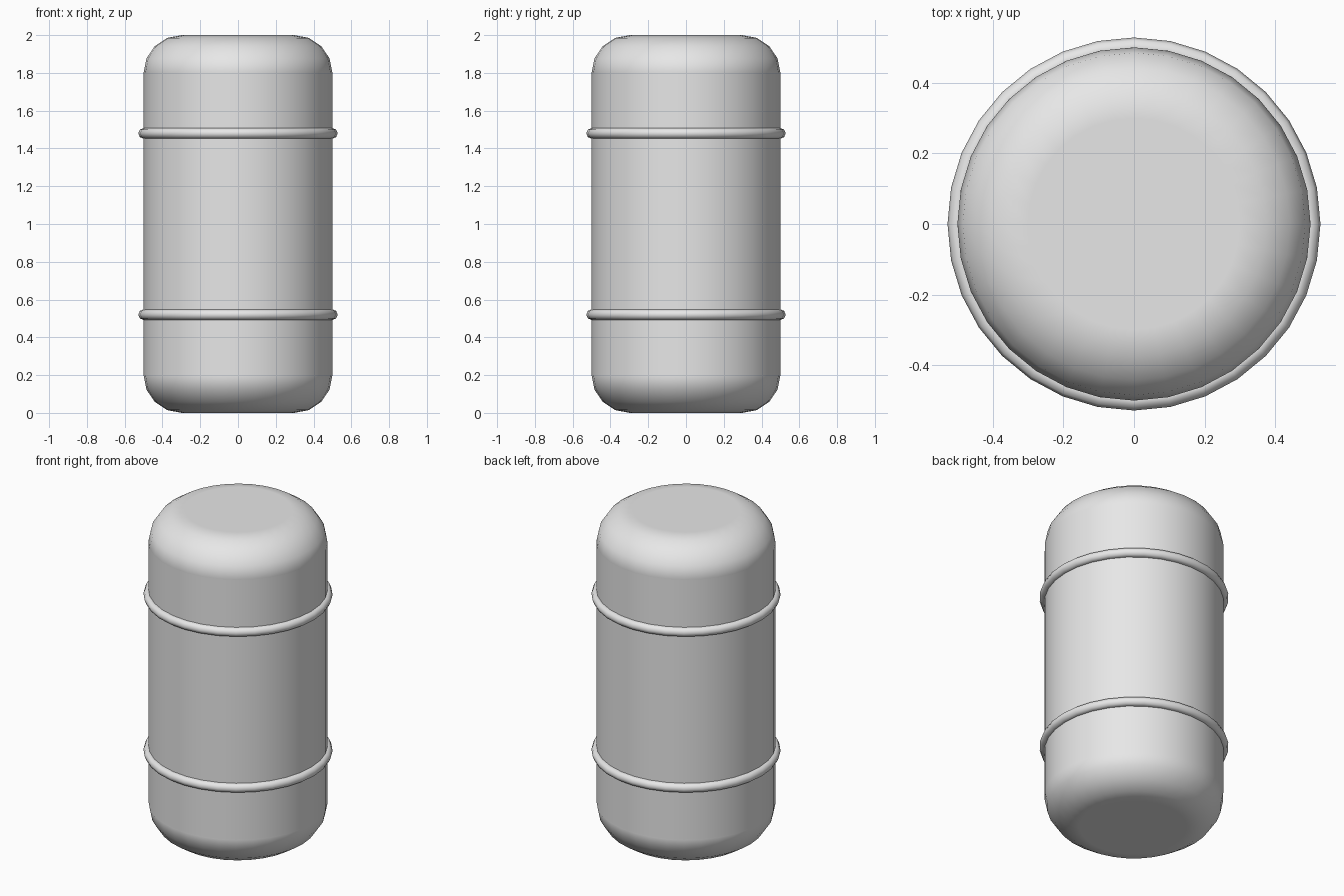
import bpy

if "Cube" in bpy.data.objects:
    bpy.data.objects.remove(bpy.data.objects["Cube"])

grey = bpy.data.materials.new("light_grey")
grey.diffuse_color = (0.8, 0.8, 0.8, 1.0)
grey.use_nodes = True
grey.node_tree.nodes["Principled BSDF"].inputs["Base Color"].default_value = grey.diffuse_color
SIDES = 32


def finish(name):
    """Name, colour and smooth the newly added part."""
    obj = bpy.context.object
    obj.name = name
    obj.data.materials.append(grey)
    bpy.ops.object.shade_smooth()
    return obj


# Barrel body: cylinder with broadly rounded rims and flat caps
bpy.ops.mesh.primitive_cylinder_add(vertices=SIDES, radius=0.5, depth=2.0,
                                    location=(0, 0, 1))
body = finish("barrel_body")
bevel = body.modifiers.new("rounded_rims", 'BEVEL')
bevel.width = 0.2
bevel.segments = 4
bevel.limit_method = 'ANGLE'
bevel.harden_normals = True

# Two thin hoops around the body
for name, z in (("lower_hoop", 0.52), ("upper_hoop", 1.48)):
    bpy.ops.mesh.primitive_torus_add(major_segments=SIDES, minor_segments=8,
                                     major_radius=0.5, minor_radius=0.028,
                                     location=(0, 0, z))
    finish(name)
